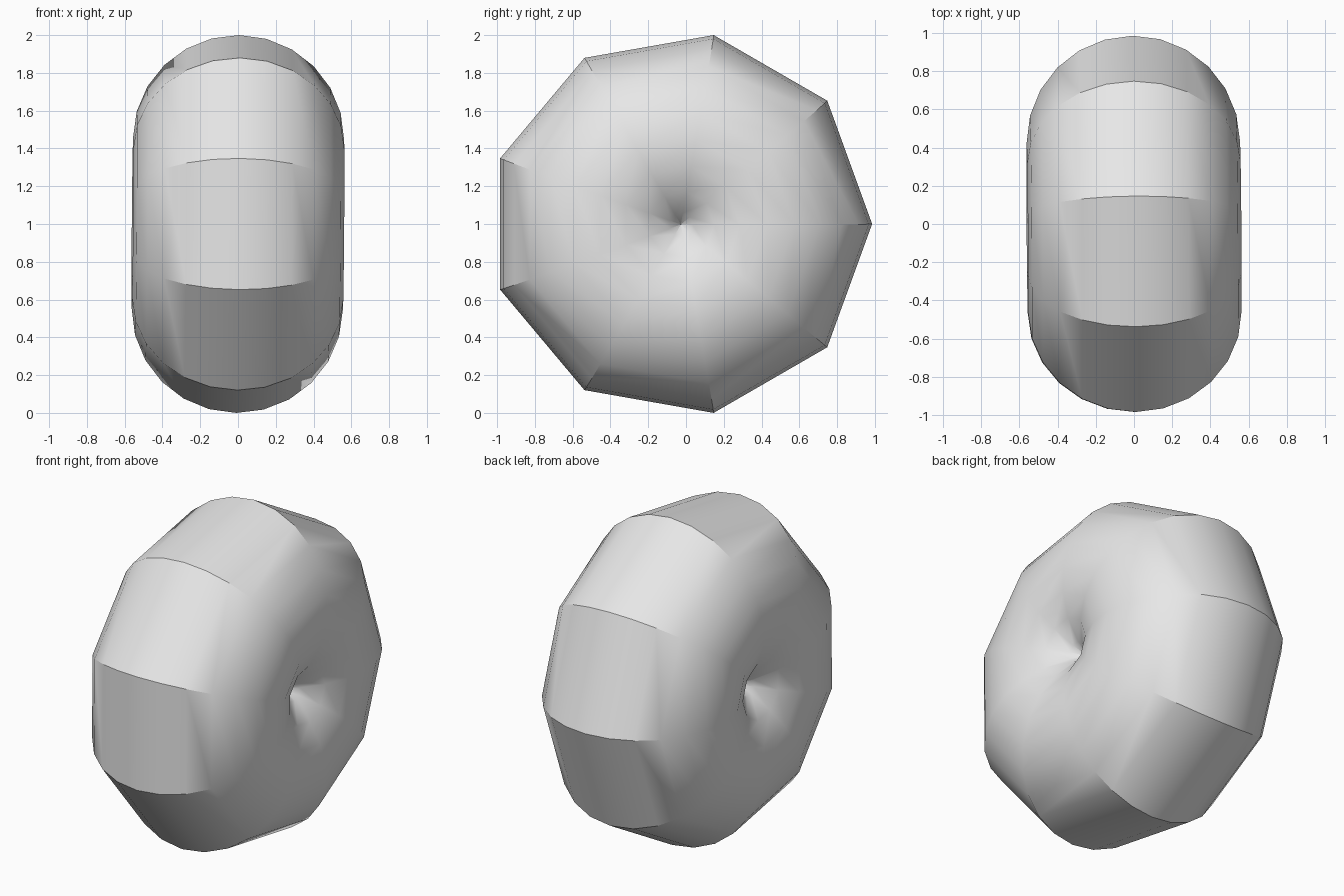
import bpy
import math
from mathutils import Vector

cube = bpy.data.objects.get("Cube")
if cube:
    bpy.data.objects.remove(cube, do_unlink=True)

# One plain grey material
grey = bpy.data.materials.new("plain grey")
grey.use_nodes = True
colour = (0.8, 0.8, 0.8, 1.0)
grey.diffuse_color = colour
grey.node_tree.nodes["Principled BSDF"].inputs["Base Color"].default_value = colour

# Fat nine-sided ring on a sideways, very slightly tilted axle;
# the tube is wider than its orbit, so the hole closes to a dimple
axle = Vector((1.0, 0.0075, -0.0075))
bpy.ops.mesh.primitive_torus_add(
    major_segments=9, minor_segments=24,
    major_radius=0.4565, minor_radius=0.559,
    location=(0, -0.03, 1),
    rotation=axle.to_track_quat('Z', 'Y').to_euler())
ring = bpy.context.object
ring.name = "fat_ring"
ring.data.materials.append(grey)

# Soft sides, crisp ridges across the tread
bpy.ops.object.shade_smooth_by_angle(angle=math.radians(30))
